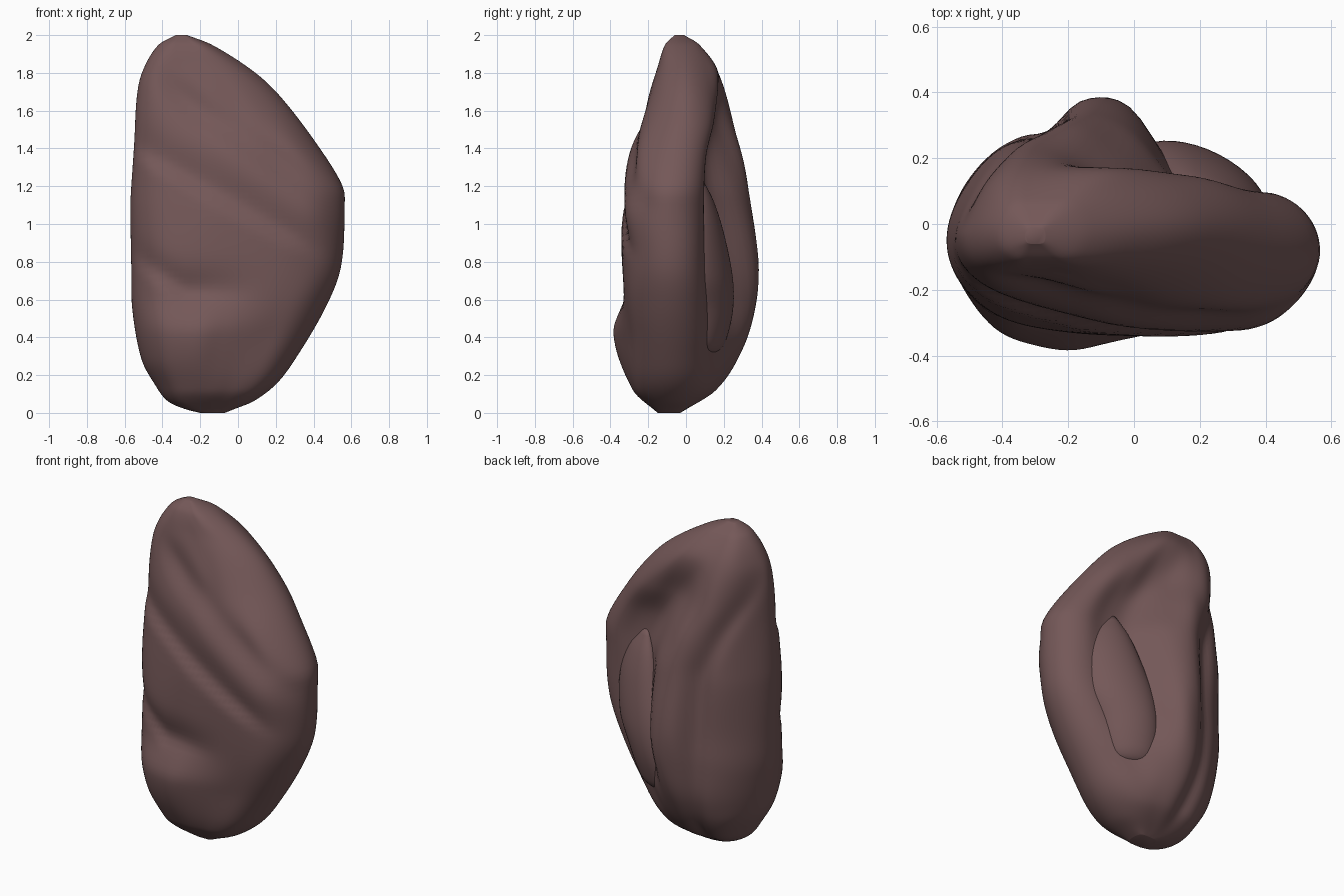
import bpy, bmesh, math

if "Cube" in bpy.data.objects:
    bpy.data.objects.remove(bpy.data.objects["Cube"])


def curve(xs, ys, x):
    """Smooth interpolation through the points (xs, ys)."""
    x = min(max(x, xs[0]), xs[-1])
    i = max(k for k in range(len(xs) - 1) if xs[k] <= x)

    def slope(k):
        a, b = max(k - 1, 0), min(k + 1, len(xs) - 1)
        return (ys[b] - ys[a]) / (xs[b] - xs[a])
    h = xs[i + 1] - xs[i]
    t = (x - xs[i]) / h
    return ((2*t**3 - 3*t**2 + 1) * ys[i] + (t**3 - 2*t**2 + t) * h * slope(i)
            + (3*t**2 - 2*t**3) * ys[i + 1] + (t**3 - t**2) * h * slope(i + 1))


def bell(d, w):
    return math.exp(-(d / w) ** 2)


def fade(x, a, b):
    t = min(max((x - a) / (b - a), 0), 1)
    return t * t * (3 - 2 * t)


# front outline: height, left x, right x
OUTLINE = [(0, -.2, -.07), (.02, -.28, -.02), (.06, -.37, .08), (.15, -.44, .2),
           (.28, -.51, .3), (.55, -.56, .46), (.77, -.565, .545), (1.1, -.57, .565),
           (1.2, -.565, .555), (1.42, -.55, .42), (1.68, -.535, .22), (1.81, -.505, .08),
           (1.95, -.42, -.14), (2, -.33, -.27)]
# depth sections across the width, left to right, by height
U = [-1, -.75, -.5, -.25, 0, .25, .5, .75, 1]
BACK = {0: [-.03] * 9,
        .12: [.08, .13, .15, .16, .16, .14, .12, .09, .05],
        .35: [.14, .21, .26, .30, .30, .24, .16, .12, .09],
        .6: [.17, .24, .29, .36, .36, .19, .13, .12, .10],
        .8: [.17, .24, .29, .38, .35, .16, .11, .11, .10],
        1.1: [.15, .24, .28, .345, .29, .12, .09, .11, .10],
        1.35: [.12, .21, .27, .30, .21, .10, .09, .12, .11],
        1.55: [.09, .18, .245, .23, .16, .13, .15, .15, .12],
        1.8: [.07, .14, .17, .17, .17, .17, .16, .12, .08],
        1.95: [.04, .06, .07, .07, .07, .07, .07, .06, .04],
        2: [-.01] * 9}
FRONT = {0: [-.15] * 9,
         .12: [-.20, -.25, -.27, -.28, -.28, -.27, -.26, -.24, -.20],
         .42: [-.27, -.34, -.37, -.385, -.36, -.33, -.30, -.28, -.24],
         .62: [-.26, -.30, -.31, -.325, -.33, -.33, -.32, -.30, -.25],
         .85: [-.26, -.30, -.32, -.335, -.34, -.34, -.33, -.30, -.26],
         1.1: [-.25, -.28, -.30, -.325, -.335, -.34, -.335, -.32, -.27],
         1.4: [-.22, -.24, -.26, -.28, -.30, -.30, -.28, -.26, -.21],
         1.6: [-.18, -.20, -.21, -.22, -.23, -.22, -.21, -.18, -.14],
         1.83: [-.14, -.15, -.15, -.15, -.15, -.15, -.14, -.12, -.09],
         1.95: [-.09, -.10, -.11, -.11, -.11, -.11, -.11, -.10, -.08],
         2: [-.06] * 9}


def depth(table, u, z):
    return curve(list(table), [curve(U, row, u) for row in table.values()], z)


def folds(x, z):
    """Diagonal creases pressed into the front."""
    d = z - (1.38 - .57 * (x + .5))
    main = .035 * (bell(d, .035) if d < 0 else bell(d, .13)) * fade(-x, -.5, -.2)
    d = z - (1.6 - .67 * (x + .2))
    soft = .03 * bell(d, .09) * fade(x, -.5, -.25)
    d = z - (.64 + .7 * max(-.28 - x, 0) + .12 * max(x, 0))
    low = .03 * (bell(d, .04) if d < 0 else bell(d, .09)) * fade(-x, -.15, .3)
    return main + soft + low


def back_fold(x, z):
    """Valley between the left wall and the back ridge."""
    path = curve([0, .4, 1.1, 1.35, 1.65, 2], [-.2, -.25, -.28, -.36, -.5, -.6], z)
    return .03 * bell(x - path, .05) * fade(z, 0, .15)


def finish(bm, name, mat):
    bmesh.ops.recalc_face_normals(bm, faces=bm.faces)
    me = bpy.data.meshes.new(name)
    bm.to_mesh(me)
    bm.free()
    me.materials.append(mat)
    for p in me.polygons:
        p.use_smooth = True
    ob = bpy.data.objects.new(name, me)
    bpy.context.collection.objects.link(ob)
    return ob


def loft(bm, rings):
    """Skin a stack of closed rings and cap both ends."""
    rings = [[bm.verts.new(c) for c in ring] for ring in rings]
    for p, q in zip(rings, rings[1:]):
        for k in range(len(p)):
            n = (k + 1) % len(p)
            bm.faces.new((p[k], p[n], q[n], q[k]))
    bm.faces.new(rings[0])
    bm.faces.new(rings[-1])


mat = bpy.data.materials.new("dark mauve brown")
mat.diffuse_color = (.175, .097, .097, 1)
mat.use_nodes = True
mat.node_tree.nodes["Principled BSDF"].inputs["Base Color"].default_value = mat.diffuse_color

# folded body, lofted from rings stacked in z
M, N = 56, 90
zs, xl, xr = zip(*OUTLINE)
rings = []
for j in range(N + 1):
    z = 1 - math.cos(math.pi * j / N)
    a, b = curve(zs, xl, z), curve(zs, xr, z)
    ring = []
    for k in range(2 * M):
        u = -math.cos(math.pi * k / M)
        x = (a + b) / 2 + u * (b - a) / 2
        front, back = depth(FRONT, u, z), depth(BACK, u, z)
        e = 1 if u > 0 else -1
        mid = (depth(FRONT, e, z) + depth(BACK, e, z)) / 2
        r = math.sqrt(max(1 - u ** 6, 0))
        y = front + folds(x, z) if k < M else back - back_fold(x, z)
        ring.append((x, mid + (y - mid) * r, z))
    rings.append(ring)
bm = bmesh.new()
loft(bm, rings)
body = finish(bm, "folded_body", mat)
sm = body.modifiers.new("soften", 'SMOOTH')
sm.factor, sm.iterations = .5, 2

# inner lobe in the hollow at the back: height, centre x, centre y, half width, half depth
LOBE = [(.31, .11, .12, .02, .01), (.33, .11, .12, .09, .05), (.39, .12, .12, .13, .085),
        (.55, .15, .12, .165, .12), (.72, .20, .11, .19, .125), (.95, .24, .09, .16, .10),
        (1.12, .24, .08, .10, .06), (1.24, .22, .07, .02, .015)]
lz, lx, ly, lw, ld = zip(*LOBE)
rings = []
for j in range(41):
    z = lz[0] + (lz[-1] - lz[0]) * (j / 40) ** 1.4
    cx, cy, w, d = (curve(lz, c, z) for c in (lx, ly, lw, ld))
    # tilted so the lobe leans against the ridge
    ring = []
    for k in range(40):
        t = math.tau * k / 40
        ring.append((cx + w * math.cos(t), cy + d * math.sin(t) - .3 * w * math.cos(t), z))
    rings.append(ring)
bm = bmesh.new()
loft(bm, rings)
finish(bm, "inner_lobe", mat)
